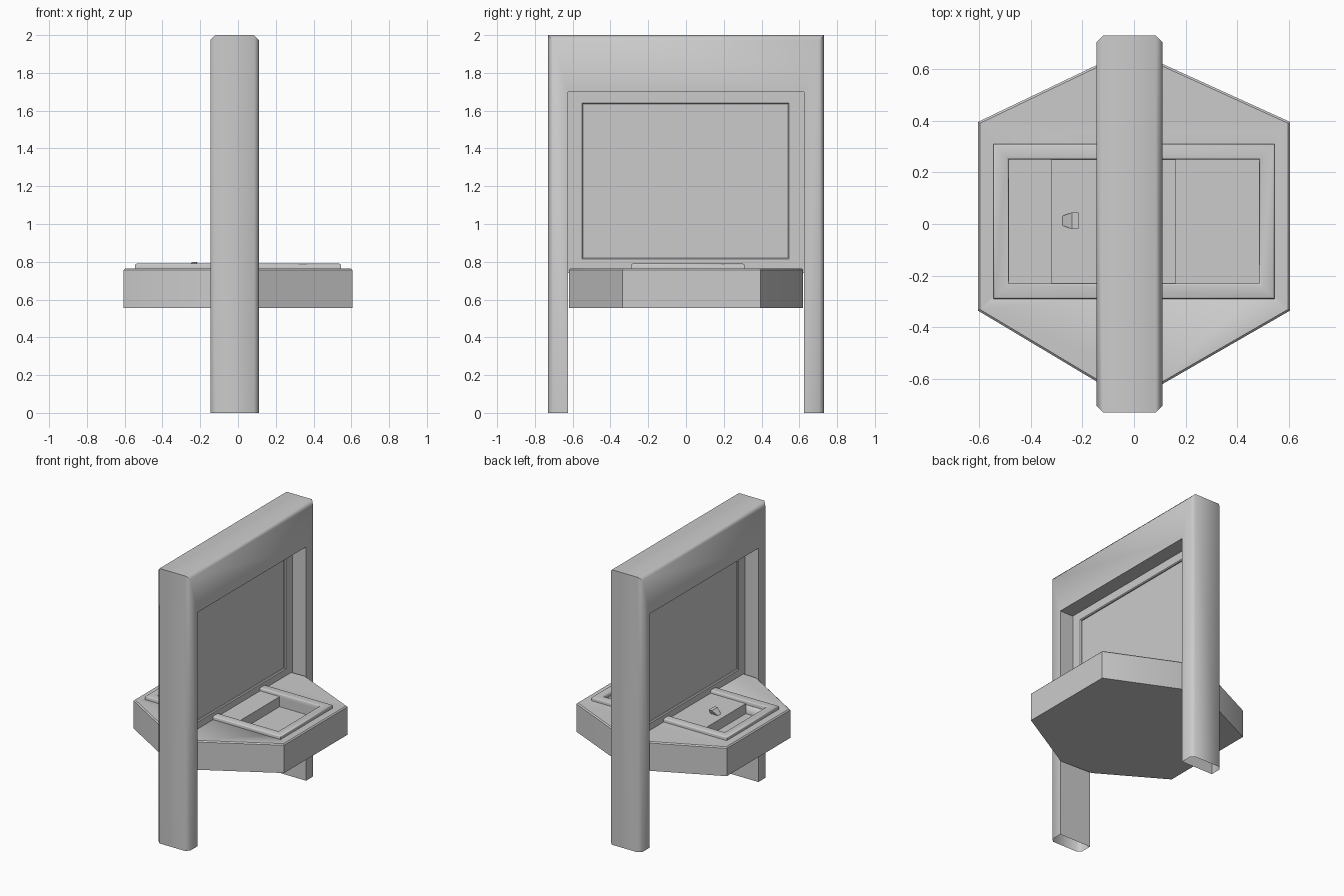
import bpy, bmesh
from math import radians
from mathutils import Vector

default = bpy.data.objects.get("Cube")
if default:
    bpy.data.objects.remove(default)

grey = bpy.data.materials.new("light_grey")
grey.use_nodes = True
colour = (0.6, 0.6, 0.6, 1)
grey.diffuse_color = colour
grey.node_tree.nodes["Principled BSDF"].inputs["Base Color"].default_value = colour

MID = -0.0175          # centre plane of the upright
HALF = 0.1275          # half thickness of the upright


def finish(name, bm, angle=30):
    bmesh.ops.recalc_face_normals(bm, faces=bm.faces)
    mesh = bpy.data.meshes.new(name)
    bm.to_mesh(mesh)
    bm.free()
    obj = bpy.data.objects.new(name, mesh)
    bpy.context.collection.objects.link(obj)
    mesh.materials.append(grey)
    bpy.ops.object.select_all(action='DESELECT')
    bpy.context.view_layer.objects.active = obj
    obj.select_set(True)
    bpy.ops.object.shade_smooth_by_angle(angle=radians(angle))
    return obj


def prism(points, offset):
    """Extrude a closed outline along an offset."""
    bm = bmesh.new()
    face = bm.faces.new([bm.verts.new(p) for p in points])
    out = bmesh.ops.extrude_face_region(bm, geom=[face], use_keep_orig=True)
    verts = [v for v in out["geom"] if isinstance(v, bmesh.types.BMVert)]
    bmesh.ops.translate(bm, verts=verts, vec=offset)
    bmesh.ops.recalc_face_normals(bm, faces=bm.faces)
    return bm


def bevel(bm, test, width, segments=1):
    edges = [e for e in bm.edges if test(*[v.co for v in e.verts])]
    bmesh.ops.bevel(bm, geom=edges, offset=width, segments=segments,
                    profile=0.5, affect='EDGES')


def box(low, high):
    (x0, y0, z0), (x1, y1, z1) = low, high
    return prism([(x0, y0, z0), (x1, y0, z0), (x1, y1, z0), (x0, y1, z0)],
                 Vector((0, 0, z1 - z0)))


def ring(outer, inner, place, offset):
    """Rectangular border between two (u0, v0, u1, v1) rectangles."""
    bm = bmesh.new()
    loops = []
    for shift in (Vector(), offset):
        for u0, v0, u1, v1 in (outer, inner):
            loops.append([bm.verts.new(place(u, v) + shift) for u, v in
                          ((u0, v0), (u1, v0), (u1, v1), (u0, v1))])
    for a, b in ((0, 1), (1, 3), (3, 2), (2, 0)):
        for i in range(4):
            j = (i + 1) % 4
            bm.faces.new((loops[a][i], loops[a][j], loops[b][j], loops[b][i]))
    bmesh.ops.recalc_face_normals(bm, faces=bm.faces)
    return bm


# Upright: two legs joined by a deep top beam, chamfered outside, open below
half_outline = [(0.73, 0), (0.73, 2), (-0.73, 2), (-0.73, 0)]
inner_outline = [(-0.625, 0), (-0.625, 1.7), (0.625, 1.7), (0.625, 0)]
bm = prism([(MID - HALF, y, z) for y, z in half_outline + inner_outline],
           Vector((2 * HALF, 0, 0)))
bmesh.ops.delete(bm, geom=[f for f in bm.faces if all(v.co.z < 0.01 for v in f.verts)],
                 context='FACES_ONLY')
bevel(bm, lambda a, b: abs(a.x - b.x) < 0.01 and (
    (abs(a.y) > 0.7 and abs(b.y) > 0.7 and (a - b).length > 0.2)), 0.025)
finish("upright_frame", bm, 50)

# Divider: bezel and thinner screen panel
bm = ring((-0.625, 0.74, 0.625, 1.7), (-0.545, 0.82, 0.54, 1.635),
          lambda u, v: Vector((MID - 0.02, u, v)), Vector((0.04, 0, 0)))
bevel(bm, lambda a, b: abs(a.x - b.x) < 0.01 and all(
    abs(p.y) < 0.6 for p in (a, b)), 0.006)
finish("screen_bezel", bm)
finish("screen_panel", box((MID - 0.006, -0.56, 0.8), (MID + 0.006, 0.56, 1.65)))

# Table: eight-sided slab with a rectangular well sunk in its top
outline = [(0.605, -0.335), (0.605, 0.395), (0.11, 0.62), (-0.145, 0.615),
           (-0.605, 0.395), (-0.605, -0.335), (-0.145, -0.61), (0.11, -0.62)]
bm = prism([(x, y, 0.555) for x, y in outline], Vector((0, 0, 0.21)))
bevel(bm, lambda a, b: min(a.z, b.z) > 0.7, 0.008)
table = finish("table", bm)
cutter = finish("well_cutter", box((-0.485, -0.23, 0.695), (0.485, 0.25, 0.9)))
cut = table.modifiers.new("well", 'BOOLEAN')
cut.operation = 'DIFFERENCE'
cut.solver = 'EXACT'
cut.object = cutter
bpy.context.view_layer.objects.active = table
bpy.ops.object.modifier_apply(modifier=cut.name)
bpy.data.objects.remove(cutter)

# Raised rim around the well
bm = ring((-0.545, -0.29, 0.545, 0.31), (-0.485, -0.23, 0.485, 0.25),
          lambda u, v: Vector((u, v, 0.76)), Vector((0, 0, 0.03)))
bevel(bm, lambda a, b: min(a.z, b.z) > 0.78 and (
    abs(a.x - b.x) < 0.01 or abs(a.y - b.y) < 0.01), 0.008, 2)
finish("well_rim", bm, 50)

# Sliding lid and its wedge grip
finish("sliding_lid", box((-0.32, -0.23, 0.695), (0.16, 0.25, 0.768)))
bm = prism([(-0.28, -0.005, 0.766), (-0.22, -0.005, 0.766),
            (-0.215, -0.02, 0.8), (-0.24, -0.02, 0.8)], Vector((0, 0.05, 0)))
for v in bm.verts:
    if v.co.z > 0.79 and v.co.y > 0:
        v.co.y = 0.045
    elif v.co.y > 0:
        v.co.y = 0.03
finish("lid_grip", bm)
